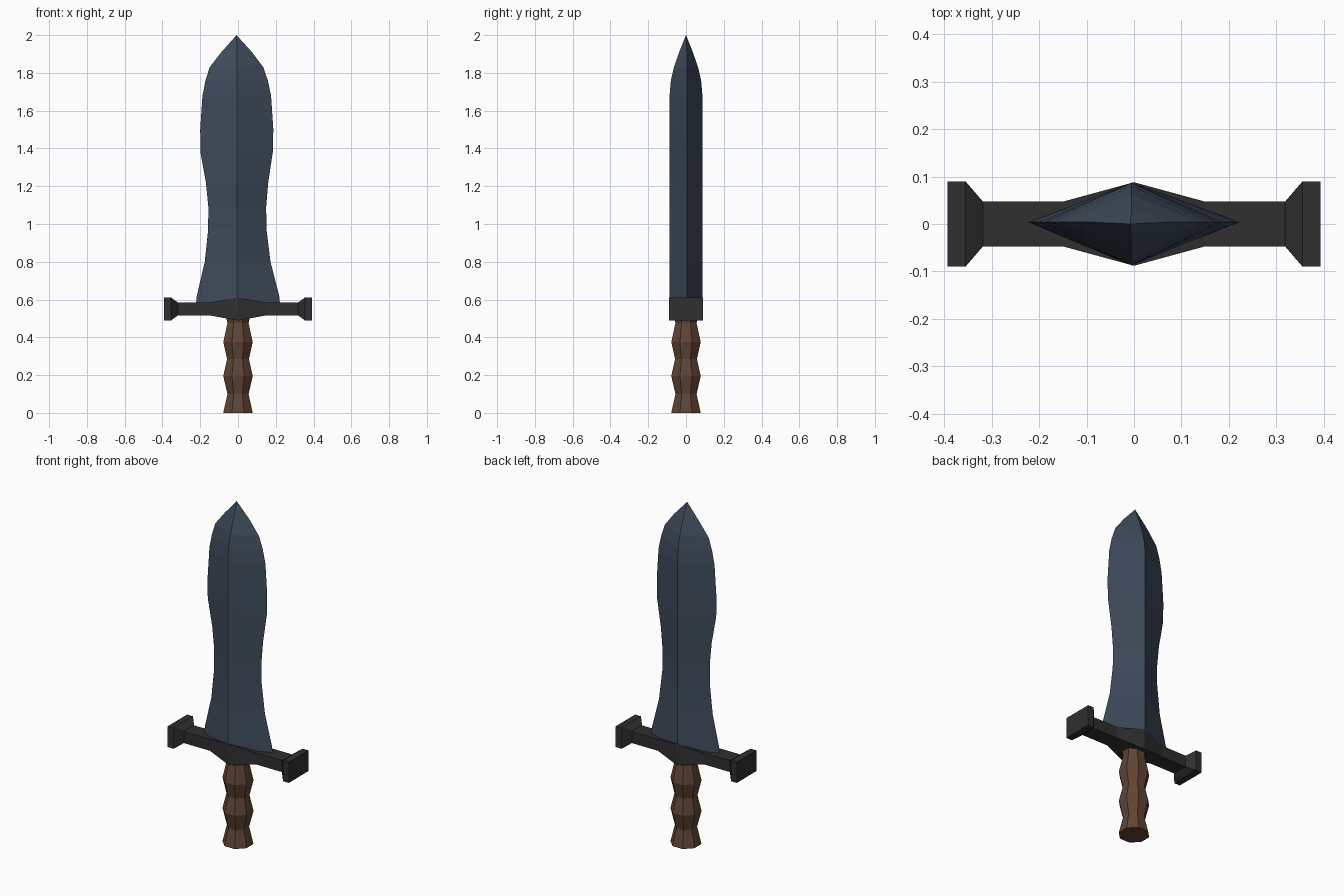
import bpy, bmesh, math

if "Cube" in bpy.data.objects:
    bpy.data.objects.remove(bpy.data.objects["Cube"])


def material(name, rgb):
    m = bpy.data.materials.new(name)
    m.diffuse_color = (*rgb, 1)
    m.use_nodes = True
    m.node_tree.nodes["Principled BSDF"].inputs["Base Color"].default_value = m.diffuse_color
    return m


def loft(name, rings, mat, tip=None):
    """Skin a list of equal-length rings; close with caps or a tip point."""
    bm = bmesh.new()
    loops = [[bm.verts.new(p) for p in ring] for ring in rings]
    n = len(loops[0])
    for a, b in zip(loops, loops[1:]):
        for i in range(n):
            j = (i + 1) % n
            bm.faces.new((a[i], a[j], b[j], b[i]))
    bm.faces.new(loops[0][::-1])
    if tip:
        t = bm.verts.new(tip)
        for i in range(n):
            bm.faces.new((loops[-1][i], loops[-1][(i + 1) % n], t))
    else:
        bm.faces.new(loops[-1])
    bmesh.ops.recalc_face_normals(bm, faces=bm.faces[:])
    me = bpy.data.meshes.new(name)
    bm.to_mesh(me)
    bm.free()
    me.materials.append(mat)
    ob = bpy.data.objects.new(name, me)
    bpy.context.collection.objects.link(ob)
    return ob


steel = material("blue steel", (0.05, 0.07, 0.105))
iron = material("dark iron", (0.029, 0.029, 0.029))
wood = material("brown wood", (0.115, 0.058, 0.034))

# Leaf-shaped blade: z, left edge, right edge, half thickness
blade = [(0.55, -0.225, 0.225, 0.087), (0.62, -0.218, 0.218, 0.087),
         (0.80, -0.176, 0.172, 0.087), (0.97, -0.158, 0.151, 0.087),
         (1.09, -0.157, 0.149, 0.087), (1.22, -0.170, 0.160, 0.087),
         (1.38, -0.199, 0.184, 0.087), (1.50, -0.200, 0.187, 0.087),
         (1.68, -0.188, 0.175, 0.087), (1.76, -0.172, 0.158, 0.080),
         (1.83, -0.150, 0.134, 0.064), (1.91, -0.088, 0.074, 0.036)]
loft("blade", [[(l, 0.004, z), (-0.005, -d, z), (r, 0.004, z), (-0.005, d, z)]
               for z, l, r, d in blade], steel, tip=(-0.008, 0, 2.0))

# Cross guard: x, half depth, half height (mirrored along x)
half = [(0, 0.088, 0.061), (0.15, 0.047, 0.034), (0.318, 0.047, 0.034),
        (0.355, 0.09, 0.061), (0.393, 0.09, 0.061)]
guard = [(-x, d, h) for x, d, h in half[:0:-1]] + half
loft("cross_guard", [[(x, sy * d, 0.55 + sz * h)
                      for sy, sz in ((-1, -1), (1, -1), (1, 1), (-1, 1))]
                     for x, d, h in guard], iron)

# Ribbed octagonal grip: z, distance from axis to flats
grip = [(0, 0.078), (0.1, 0.056), (0.195, 0.078), (0.285, 0.058),
        (0.375, 0.078), (0.475, 0.056), (0.53, 0.068)]
loft("grip", [[(r / math.cos(math.pi / 8) * math.cos((i + 0.5) * math.pi / 4),
                r / math.cos(math.pi / 8) * math.sin((i + 0.5) * math.pi / 4), z)
               for i in range(8)] for z, r in grip], wood)
